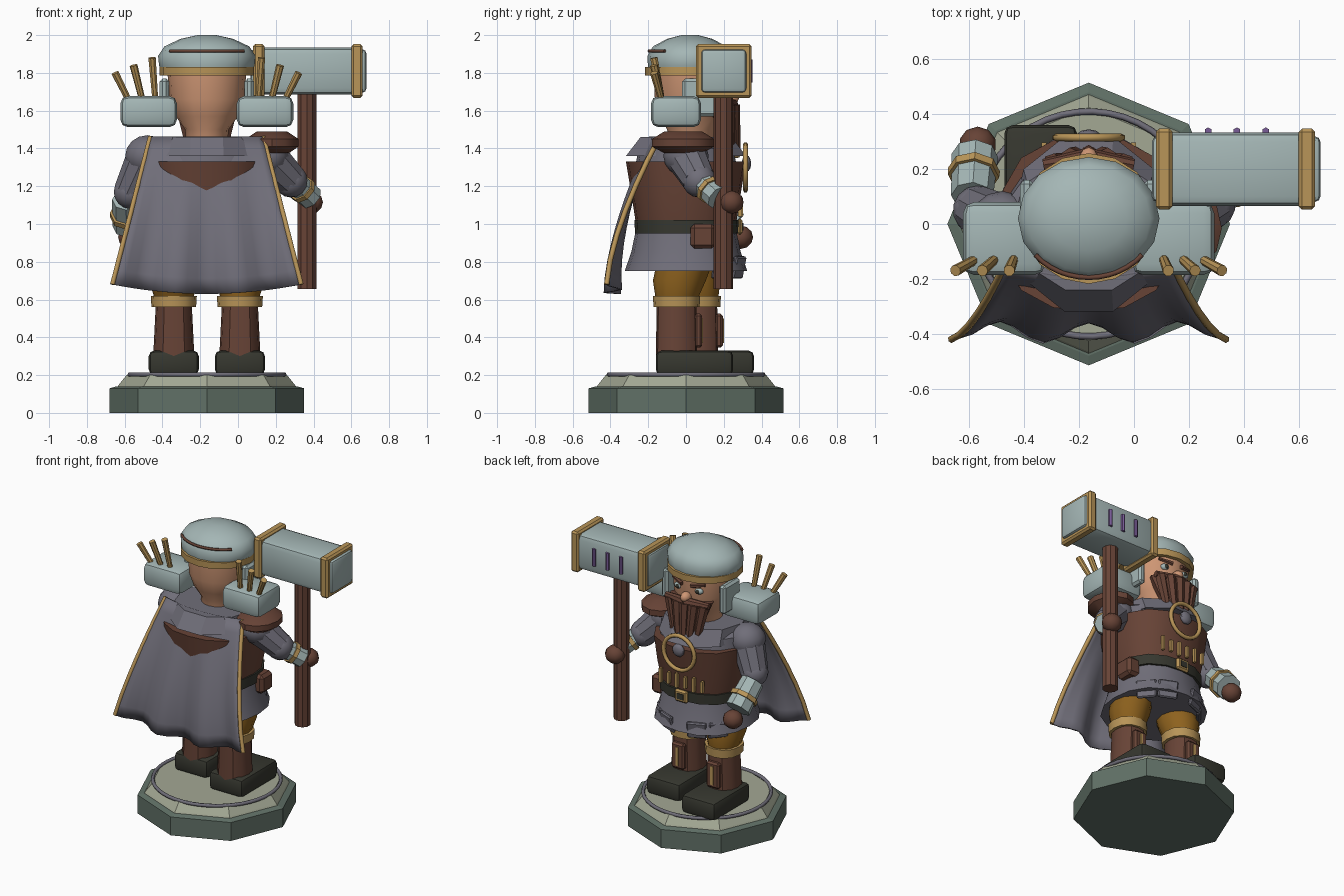
import bpy, bmesh, math
from mathutils import Vector

if "Cube" in bpy.data.objects:
    bpy.data.objects.remove(bpy.data.objects["Cube"])

CX = -0.165  # body centre line


def mat(name, r, g, b):
    m = bpy.data.materials.new(name)
    lin = [((c / 255 + 0.055) / 1.055) ** 2.4 for c in (r, g, b)]
    m.diffuse_color = (*lin, 1)
    m.use_nodes = True
    m.node_tree.nodes["Principled BSDF"].inputs["Base Color"].default_value = m.diffuse_color
    return m


STEEL = mat("pale steel", 164, 182, 181)
CLOTH = mat("grey cloth", 112, 110, 121)
LEATHER = mat("brown leather", 103, 67, 54)
GOLD = mat("gold", 185, 149, 88)
SKIN = mat("skin", 206, 150, 116)
BLACK = mat("dark leather", 54, 55, 47)
GREEN = mat("green stone", 97, 113, 103)
STONE = mat("pale stone", 163, 168, 148)
OCHRE = mat("ochre trousers", 142, 98, 30)
RUNE = mat("violet rune", 122, 92, 152)


def finish(name, bm, m, angle=35):
    bmesh.ops.recalc_face_normals(bm, faces=bm.faces)
    me = bpy.data.meshes.new(name)
    bm.to_mesh(me)
    bm.free()
    me.materials.append(m)
    ob = bpy.data.objects.new(name, me)
    bpy.context.collection.objects.link(ob)
    if angle:
        bpy.context.view_layer.objects.active = ob
        ob.select_set(True)
        bpy.ops.object.shade_smooth_by_angle(angle=math.radians(angle))
        ob.select_set(False)
    return ob


def loft(name, m, rings, n=16, power=2, cx=CX, angle=35):
    """Stack of superellipse rings given as (z, rx, ry, cy)."""
    bm = bmesh.new()
    loops = []
    for z, rx, ry, cy in rings:
        lp = []
        for i in range(n):
            a = math.tau * i / n
            c, s = math.cos(a), math.sin(a)
            k = (abs(c) ** power + abs(s) ** power) ** (-1 / power)
            lp.append(bm.verts.new((cx + rx * c * k, cy + ry * s * k, z)))
        loops.append(lp)
    for a, b in zip(loops, loops[1:]):
        for i in range(n):
            bm.faces.new((a[i], a[(i + 1) % n], b[(i + 1) % n], b[i]))
    bm.faces.new(loops[0])
    bm.faces.new(loops[-1])
    return finish(name, bm, m, angle)


def limb(name, m, p, q, r1, r2, n=10):
    p, q = Vector(p), Vector(q)
    bm = bmesh.new()
    bmesh.ops.create_cone(bm, cap_ends=True, segments=n, radius1=r1, radius2=r2, depth=(q - p).length)
    bm.transform((q - p).to_track_quat('Z', 'Y').to_matrix().to_4x4())
    bmesh.ops.translate(bm, verts=bm.verts, vec=(p + q) / 2)
    return finish(name, bm, m)


def box(name, m, c, size, bevel=0.0, seg=1):
    bm = bmesh.new()
    bmesh.ops.create_cube(bm, size=1)
    bmesh.ops.scale(bm, verts=bm.verts, vec=size)
    if bevel:
        bmesh.ops.bevel(bm, geom=bm.edges[:], offset=bevel, segments=seg, affect='EDGES', profile=0.5)
    bmesh.ops.translate(bm, verts=bm.verts, vec=c)
    return finish(name, bm, m, 30)


def ball(name, m, c, r, n=14):
    bm = bmesh.new()
    bmesh.ops.create_uvsphere(bm, u_segments=n, v_segments=n // 2 + 1, radius=1)
    bmesh.ops.scale(bm, verts=bm.verts, vec=r)
    bmesh.ops.translate(bm, verts=bm.verts, vec=c)
    return finish(name, bm, m, 50)


def tube(name, m, pts, r, closed=False):
    cu = bpy.data.curves.new(name, 'CURVE')
    cu.dimensions = '3D'
    cu.bevel_depth, cu.bevel_resolution, cu.use_fill_caps = r, 1, True
    sp = cu.splines.new('POLY')
    sp.points.add(len(pts) - 1)
    for p, co in zip(sp.points, pts):
        p.co = (*co, 1)
    sp.use_cyclic_u = closed
    cu.materials.append(m)
    ob = bpy.data.objects.new(name, cu)
    bpy.context.collection.objects.link(ob)
    return ob


def arc(fn, a0, a1, n):
    return [fn(math.radians(a0 + (a1 - a0) * i / n)) for i in range(n + 1)]


# Pedestal
loft("plinth", GREEN, [(0, .515, .515, 0), (.13, .515, .515, 0), (.14, .48, .48, 0)], 8, angle=0)
loft("plinth_top", STONE, [(.135, .475, .475, 0), (.15, .465, .465, 0), (.2, .425, .425, 0)], 8, angle=0)
tube("plinth_ring", CLOTH, arc(lambda a: (CX + .41 * math.cos(a), .41 * math.sin(a), .203), 0, 352, 44), .012, True)

# Legs, the left one a step ahead
for s, y in ((-1, .06), (1, -.05)):
    x = CX + s * .175
    box("boot", BLACK, (x, y + .095, .265), (.265, .41, .13), .03, 2)
    loft("shin", LEATHER, [(.28, .11, .11, y), (.58, .095, .105, y)], 12, 2.5, x)
    box("shin_plate", LEATHER, (x, y + .115, .435), (.1, .04, .18), .012)
    box("shin_trim", GOLD, (x, y + .137, .435), (.02, .008, .13))
    loft("knee_cuff", GOLD, [(.56, .118, .122, y), (.62, .122, .125, y)], 12, 2.3, x)
    loft("trouser", OCHRE, [(.6, .1, .11, y), (.7, .13, .14, y * .7), (.82, .13, .15, 0)], 12, 2, x)

# Skirt, belt and vest
loft("skirt", CLOTH, [(.75, .33, .325, 0), (.85, .3, .29, 0), (.97, .28, .265, 0)], 16, 2.3)
for i, a in enumerate((40, 67, 113, 140)):
    a = math.radians(a)
    c = Vector((CX + .29 * math.cos(a), .3 * math.sin(a), .77))
    tab = box("skirt_tab", CLOTH, (0, 0, 0), (.13, .025, .12), .008)
    tab.location = c
    tab.rotation_euler = (math.radians(-12), 0, a - math.pi / 2)
loft("belt", BLACK, [(.95, .295, .275, .005), (1.02, .295, .278, .005)], 16, 2.4)
loft("vest", LEATHER, [(1.02, .285, .268, 0), (1.15, .31, .288, 0), (1.33, .325, .318, 0)], 16, 2.5)
loft("shoulders", CLOTH, [(1.3, .31, .27, 0), (1.4, .3, .25, 0), (1.46, .22, .18, 0)], 16, 2.3)
loft("collar", CLOTH, [(1.36, .285, .33, -.0), (1.46, .27, .25, 0)], 10, 2.2, angle=0)
box("buckle", GOLD, (CX, .285, .985), (.1, .03, .085), .012)
box("buckle_centre", BLACK, (CX, .3, .985), (.05, .008, .04))
box("pouch", LEATHER, (.12, .09, .935), (.1, .13, .13), .02)
for i in range(6):
    x = CX + (i - 2.5) * .065
    box("vest_fringe", GOLD, (x, .292 - .25 * (x - CX) ** 2, 1.09), (.018, .022, .08 + .02 * (i % 2)))
tube("medallion_chain", GOLD, arc(lambda a: (CX + .12 * math.cos(a), .315, 1.3 + .12 * math.sin(a)), 0, 345, 23), .014, True)
ball("medallion_gem", CLOTH, (CX, .32, 1.32), (.045, .025, .045), 10)

# Cape with folds and gold borders
def cape_pt(u, t):
    s = 1 - (1 - t) ** 1.5
    x = CX + u * (.3 + .2 * t)
    fold = .04 * math.cos(math.tau * 1.5 * u) + .03 * (1 - u * u) + .04 * u * u
    y = -.14 - .28 * s - .05 * (1 - u * u) * (1 - t) + fold * t ** 1.3
    z = 1.46 - t * (.78 + .05 * (1 - u * u))
    return (x, y, z)


bm = bmesh.new()
NU, NT = 18, 10
grid = [[bm.verts.new(cape_pt(-1 + 2 * i / NU, j / NT)) for i in range(NU + 1)] for j in range(NT + 1)]
for j in range(NT):
    for i in range(NU):
        bm.faces.new((grid[j][i], grid[j][i + 1], grid[j + 1][i + 1], grid[j + 1][i]))
cape = finish("cape", bm, CLOTH, 50)
sol = cape.modifiers.new("thickness", 'SOLIDIFY')
sol.thickness, sol.offset = .014, 0
for s in (-1, 1):
    tube("cape_border", GOLD, [cape_pt(s, j / 6) for j in range(7)], .014)

# Left arm hanging, right arm gripping the hammer
ARMS = (((-.48, 0, 1.36), (-.57, .05, 1.17), (-.59, .1, 1.13), (-.58, .25, .99), (-.57, .29, .93)),
        ((.15, 0, 1.36), (.28, .07, 1.23), (.28, .06, 1.24), (.385, .17, 1.14), (.385, .24, 1.115)))
for k, (sh, el, g0, g1, hand) in enumerate(ARMS):
    r = .085 if k == 0 else .068
    ball("shoulder", CLOTH, sh, (.12, .12, .11))
    limb("sleeve", CLOTH, sh, el, .11, .09)
    ball("elbow", CLOTH, el, (.09, .09, .09))
    limb("gauntlet", STEEL, g0, g1, r * .9, r, 8)
    a, b = Vector(g0), Vector(g1)
    limb("gauntlet_band", GOLD, a.lerp(b, .5), a.lerp(b, .65), r * 1.1, r * 1.12, 8)
    ball("glove", LEATHER, hand, (.068, .065, .062), 10)
loft("shoulder_pad", LEATHER, [(1.375, .09, .1, -.015), (1.41, .14, .165, -.015), (1.45, .14, .165, -.015),
                              (1.49, .08, .1, -.015)], 12, 2, .18)

# Shoulder cases with fanned gold rods
for s in (-1, 1):
    x = CX + s * .308
    box("shoulder_case", STEEL, (x, -.053, 1.595), (.3, .265, .165), .04, 2)
    for i in range(3):
        bx = CX + s * (.27 + .063 * i)
        limb("rod", GOLD, (bx, -.12, 1.62), (bx + s * (.02 + .035 * i), -.17, 1.88 - .04 * i), .016, .021, 8)

# War hammer
limb("hammer_handle", LEATHER, (.365, .198, .655), (.365, .198, 1.7), .052, .052, 10)
box("hammer_head", STEEL, (.38, .2, 1.81), (.56, .268, .25), .035, 2)
for x in (.11, .63):
    box("hammer_collar", GOLD, (x, .2, 1.81), (.06, .295, .285), .012)
for x in (.09, .655):
    box("hammer_face", STEEL, (x, .2, 1.81), (.05, .24, .23), .022, 2)
for x in (.27, .375, .48):
    limb("hammer_rune", RUNE, (x, .338, 1.75), (x, .338, 1.87), .014, .014, 6)

# Head and helmet
loft("head", SKIN, [(1.42, .11, .11, .02), (1.5, .115, .13, .03), (1.57, .165, .17, .03), (1.66, .2, .195, .03),
                    (1.8, .208, .2, .03)], 16)
loft("helmet", STEEL, [(1.79, .235, .215, .02), (1.84, .253, .222, .02), (1.89, .258, .224, .02),
                       (1.94, .225, .195, .02), (1.98, .14, .12, .02), (2.0, .05, .045, .02)], 16, angle=45)
loft("helmet_band", GOLD, [(1.785, .25, .236, .02), (1.83, .25, .238, .02)], 16)
tube("helmet_seam", LEATHER, arc(lambda a: (CX + .247 * math.cos(a), .02 + .215 * math.sin(a), 1.916), 218, 322, 12), .009)
for s in (-1, 1):
    x = CX + s * .225
    box("cheek_guard", STEEL, (x, .07, 1.67), (.05, .18, .2), .015)
    ball("eye", STEEL, (CX + s * .08, .205, 1.715), (.032, .02, .022), 10)
    ball("pupil", BLACK, (CX + s * .078, .222, 1.715), (.014, .008, .015), 8)
    limb("eyebrow", LEATHER, (CX + s * .035, .23, 1.748), (CX + s * .125, .2, 1.765), .015, .01, 6)
    limb("moustache", LEATHER, (CX, .245, 1.635), (CX + s * .165, .215, 1.63), .032, .022, 8)
ball("nose", SKIN, (CX, .235, 1.665), (.035, .045, .035), 10)

# Beard of tapering locks with gold beads
loft("beard", LEATHER, [(1.42, .09, .05, .22), (1.64, .165, .075, .17)], 10, 2.5)
for i in range(5):
    k = i - 2
    y = .25 - .007 * k * k
    tip = (CX + k * .045, y + .015, 1.41 - .02 * (2 - abs(k)))
    limb("beard_lock", LEATHER, (CX + k * .066, y, 1.63), tip, .036, .024, 6)
    if abs(k) < 2:
        ball("beard_bead", GOLD, tip, (.027, .027, .022), 8)
